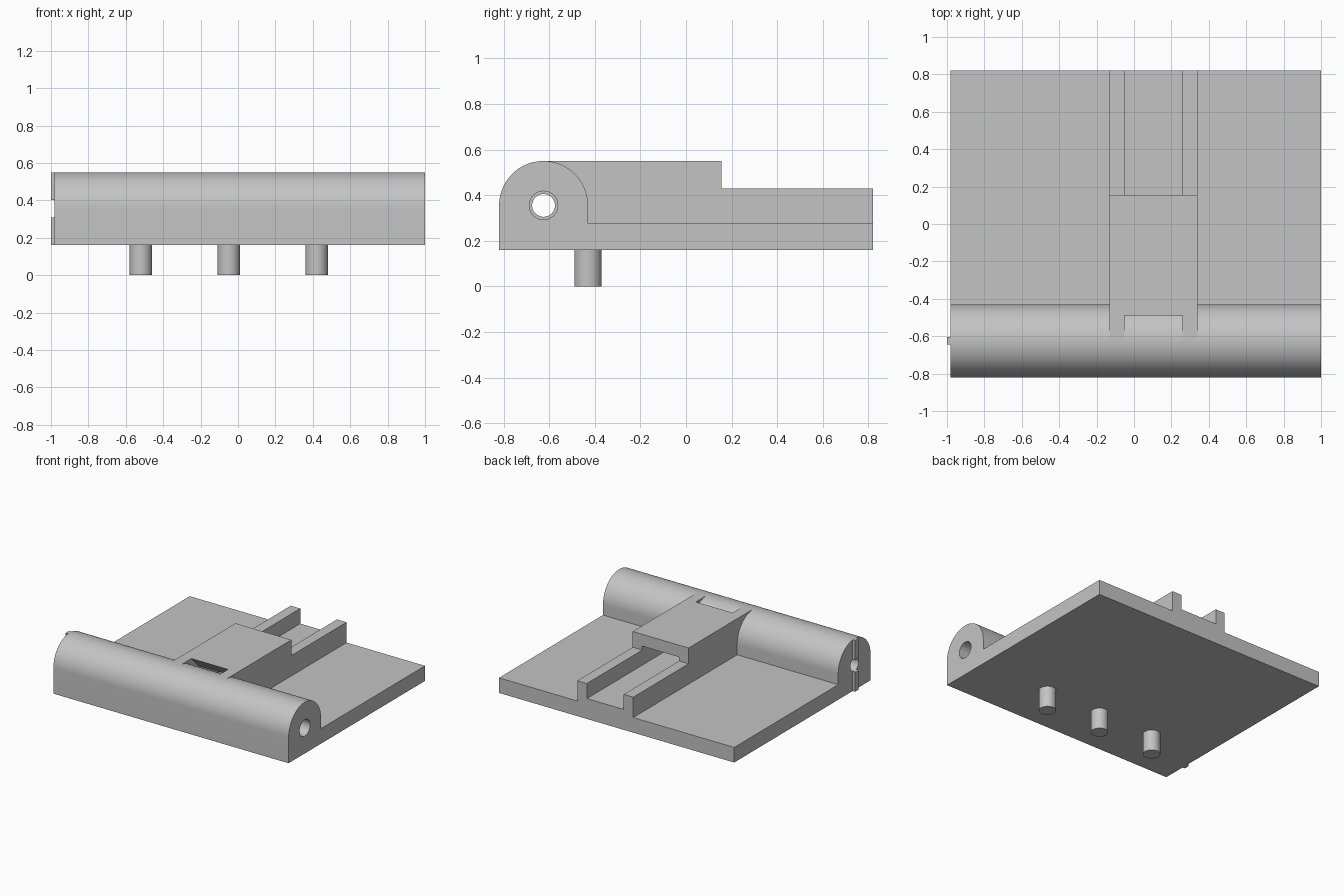
import bpy
import bmesh
from math import cos, sin, pi, radians
from mathutils import Matrix, Vector

cube = bpy.data.objects.get("Cube")
if cube:
    bpy.data.objects.remove(cube, do_unlink=True)

grey = bpy.data.materials.new("light_grey")
grey.use_nodes = True
colour = (0.55, 0.55, 0.55, 1)
grey.diffuse_color = colour
grey.node_tree.nodes["Principled BSDF"].inputs["Base Color"].default_value = colour

# Main dimensions
LEFT, RIGHT, BACK = -0.98, 1.0, 0.82
BASE, PLATE_TOP, TOP = 0.16, 0.275, 0.55
AXIS_Y, AXIS_Z, BARREL_R = -0.625, 0.355, 0.195
RAIL_TOP, FLOOR_TOP, ROOF_UNDER = 0.43, 0.315, 0.46
BLOCK_BACK = 0.155


def finish(name, bm):
    bmesh.ops.recalc_face_normals(bm, faces=bm.faces)
    mesh = bpy.data.meshes.new(name)
    bm.to_mesh(mesh)
    bm.free()
    mesh.materials.append(grey)
    obj = bpy.data.objects.new(name, mesh)
    bpy.context.collection.objects.link(obj)
    return obj


def extrude_x(name, profile, x0, x1):
    """Extrude a (y, z) outline along x."""
    bm = bmesh.new()
    face = bm.faces.new([bm.verts.new((x0, y, z)) for y, z in profile])
    result = bmesh.ops.extrude_face_region(bm, geom=[face])
    verts = [g for g in result["geom"] if isinstance(g, bmesh.types.BMVert)]
    bmesh.ops.translate(bm, verts=verts, vec=(x1 - x0, 0, 0))
    return finish(name, bm)


def cylinder(name, centre, radius, length, along_x=False):
    bm = bmesh.new()
    turn = Matrix.Rotation(pi / 2, 4, "Y") if along_x else Matrix()
    bmesh.ops.create_cone(bm, cap_ends=True, segments=48, radius1=radius,
                          radius2=radius, depth=length,
                          matrix=Matrix.Translation(Vector(centre)) @ turn)
    return finish(name, bm)


def drill(obj, radius, x0, x1):
    """Cut a round bore along the hinge axis."""
    cutter = cylinder("bore_cutter", ((x0 + x1) / 2, AXIS_Y, AXIS_Z),
                      radius, x1 - x0, True)
    cutter.hide_render = True
    mod = obj.modifiers.new("bore", "BOOLEAN")
    mod.operation, mod.solver, mod.object = "DIFFERENCE", "EXACT", cutter
    bpy.context.view_layer.objects.active = obj
    bpy.ops.object.modifier_apply(modifier=mod.name)
    bpy.data.objects.remove(cutter, do_unlink=True)


# Base plate with the hinge barrel along its front edge
steps = 40
arc = [(AXIS_Y - BARREL_R * cos(pi * i / steps),
        AXIS_Z + BARREL_R * sin(pi * i / steps)) for i in range(steps + 1)]
barrel_back = AXIS_Y + BARREL_R
body = extrude_x("plate_and_barrel",
                 [(-BACK, BASE)] + arc + [(barrel_back, PLATE_TOP),
                                          (BACK, PLATE_TOP), (BACK, BASE)],
                 LEFT, RIGHT)
drill(body, 0.0625, -0.9, 1.1)
drill(body, 0.05, -1.1, -0.8)

# Thin upright rib across the end of the barrel
rib = extrude_x("end_rib", [(-0.645, BASE), (-0.645, 0.549),
                            (-0.605, 0.549), (-0.605, BASE)], -1.0, LEFT)
drill(rib, 0.05, -1.1, -0.9)

# Side walls that step down to rails
wall = [(AXIS_Y, TOP), (BLOCK_BACK, TOP), (BLOCK_BACK, RAIL_TOP),
        (BACK, RAIL_TOP), (BACK, PLATE_TOP), (-0.45, PLATE_TOP), (-0.5, 0.4)]
parts = [body, rib]
for name, x0, x1 in (("right_wall", -0.13, -0.05), ("left_wall", 0.26, 0.34)):
    parts.append(extrude_x(name, wall, x0, x1))

# Raised channel floor and the roof over its front half
parts.append(extrude_x("channel_floor",
                       [(-0.45, PLATE_TOP), (-0.45, FLOOR_TOP),
                        (BACK, FLOOR_TOP), (BACK, PLATE_TOP)], -0.05, 0.26))
parts.append(extrude_x("channel_roof",
                       [(-0.49, TOP), (BLOCK_BACK, TOP),
                        (BLOCK_BACK, ROOF_UNDER), (-0.4, ROOF_UNDER)],
                       -0.05, 0.26))

# Locating pegs underneath
for name, x in (("right_peg", -0.52), ("middle_peg", -0.05), ("left_peg", 0.42)):
    parts.append(cylinder(name, (x, -0.43, BASE / 2), 0.06, BASE))

# Smooth curved surfaces, keep edges sharp
bpy.ops.object.select_all(action="DESELECT")
for obj in parts:
    obj.select_set(True)
bpy.context.view_layer.objects.active = body
bpy.ops.object.shade_smooth_by_angle(angle=radians(30))
